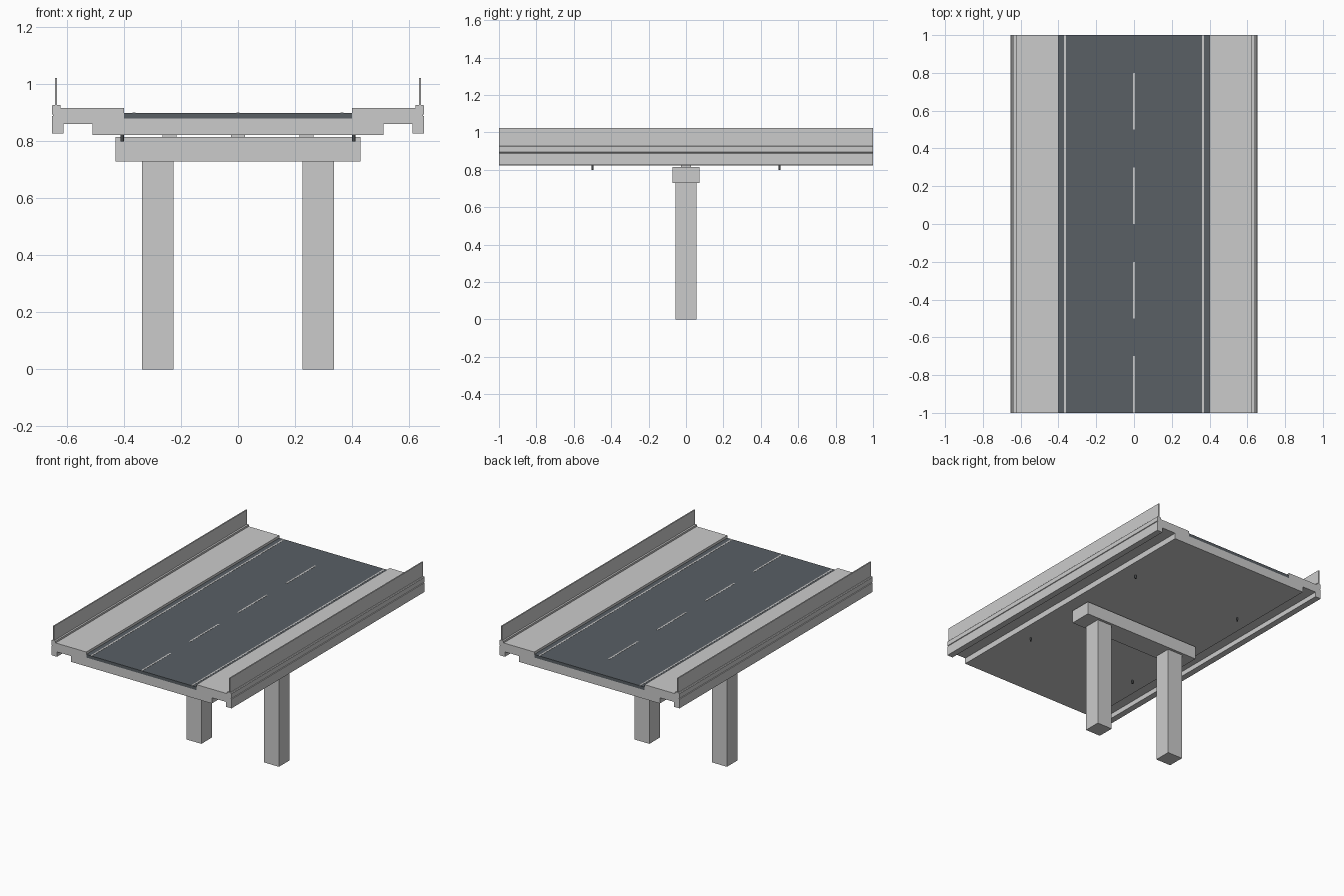
import bpy, bmesh

if "Cube" in bpy.data.objects:
    bpy.data.objects.remove(bpy.data.objects["Cube"])


def material(name, color):
    m = bpy.data.materials.new(name)
    m.diffuse_color = color
    m.use_nodes = True
    m.node_tree.nodes["Principled BSDF"].inputs["Base Color"].default_value = m.diffuse_color
    return m


ASPHALT = material("asphalt_grey", (0.10, 0.115, 0.13, 1))
DARK = material("pipe_dark", (0.06, 0.065, 0.07, 1))


def finish(name, bm, mat=None):
    bmesh.ops.recalc_face_normals(bm, faces=bm.faces)
    mesh = bpy.data.meshes.new(name)
    bm.to_mesh(mesh)
    bm.free()
    obj = bpy.data.objects.new(name, mesh)
    bpy.context.collection.objects.link(obj)
    if mat:
        mesh.materials.append(mat)
    return obj


def box(name, x0, x1, y0, y1, z0, z1, mat=None):
    bm = bmesh.new()
    bmesh.ops.create_cube(bm, size=1)
    for v in bm.verts:
        v.co = (x1 if v.co.x > 0 else x0,
                y1 if v.co.y > 0 else y0,
                z1 if v.co.z > 0 else z0)
    return finish(name, bm, mat)


def extrude_profile(name, points):
    """Sweep an (x, z) outline along the whole bridge length."""
    bm = bmesh.new()
    face = bm.faces.new([bm.verts.new((x, -1, z)) for x, z in points])
    ext = bmesh.ops.extrude_face_region(bm, geom=[face])
    verts = [g for g in ext["geom"] if isinstance(g, bmesh.types.BMVert)]
    bmesh.ops.translate(bm, verts=verts, vec=(0, 2, 0))
    return finish(name, bm)


# Deck with raised walkways and edge beams, mirrored half outline
half = [(0.40, 0.88), (0.40, 0.916), (0.622, 0.916), (0.622, 0.928),
        (0.649, 0.928), (0.653, 0.924), (0.653, 0.895), (0.649, 0.893),
        (0.649, 0.890), (0.653, 0.888), (0.653, 0.828), (0.612, 0.828),
        (0.612, 0.86), (0.51, 0.86), (0.51, 0.822)]
extrude_profile("bridge_deck", half + [(-x, z) for x, z in reversed(half)])

# Road surface
box("road_surface", -0.4, 0.4, -1, 1, 0.88, 0.90, ASPHALT)

# Lane dashes
for i in range(4):
    y = -1 + i * 0.5
    box("lane_dash", -0.005, 0.005, y, y + 0.3, 0.8995, 0.901)

for s in (-1, 1):
    # Edge lines and parapets
    box("edge_line", s * 0.365 - 0.005, s * 0.365 + 0.005, -1, 1, 0.8995, 0.901)
    box("parapet", s * 0.638 - 0.004, s * 0.638 + 0.004, -1, 1, 0.925, 1.022)
    # Pier columns
    box("pier_column", s * 0.281 - 0.055, s * 0.281 + 0.055,
        -0.056, 0.056, 0, 0.73)
    # Drain pipes
    for y in (-0.5, 0.5):
        bm = bmesh.new()
        bmesh.ops.create_cone(bm, cap_ends=True, segments=12,
                              radius1=0.006, radius2=0.006, depth=0.04)
        bmesh.ops.translate(bm, verts=bm.verts, vec=(s * 0.406, y, 0.819))
        finish("drain_pipe", bm, DARK)

# Pier cap and bearing pads
box("pier_cap", -0.43, 0.43, -0.073, 0.073, 0.73, 0.815)
for x in (-0.24, 0, 0.24):
    box("bearing_pad", x - 0.025, x + 0.025, -0.028, 0.028, 0.813, 0.824)
